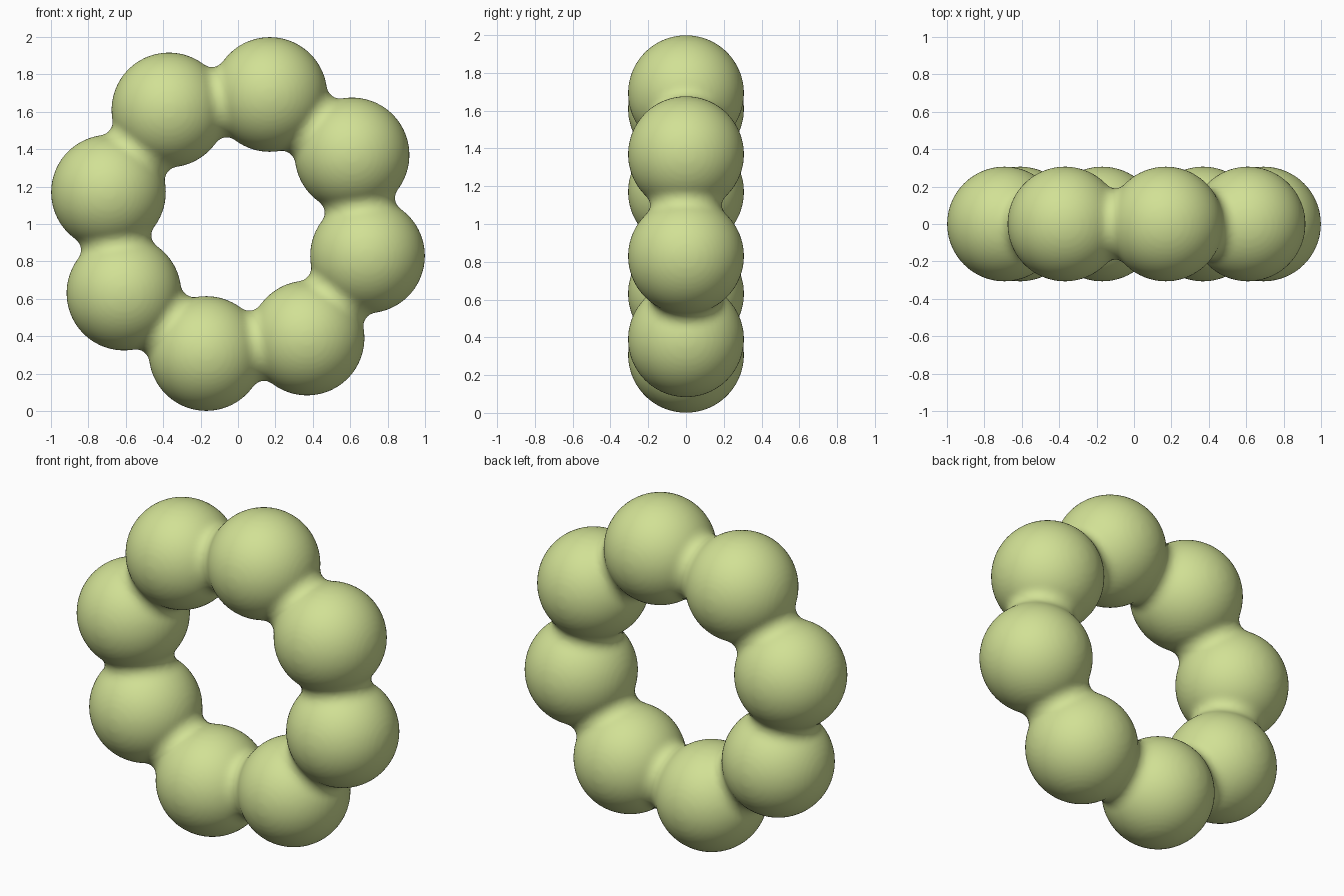
import bpy, bmesh, math
from mathutils import Vector, Matrix

if "Cube" in bpy.data.objects:
    bpy.data.objects.remove(bpy.data.objects["Cube"])

COUNT, RING, BALL, NECK = 8, 0.713, 0.307, 0.19
START = math.radians(31.2)
centers = [Vector((RING * math.cos(START + i * math.tau / COUNT), 0,
                   1 + RING * math.sin(START + i * math.tau / COUNT))) for i in range(COUNT)]

# Fillet arc that touches both neighbouring balls
half = RING * math.sin(math.pi / COUNT)
fillet = (NECK**2 + half**2 - BALL**2) / (2 * (BALL - NECK))
reach = math.atan2(half, NECK + fillet)
profile = []
for k in range(-6, 7):
    a = reach * k / 6
    profile.append((fillet * math.sin(a), NECK + fillet - fillet * math.cos(a)))


def add_neck(bm, a, b, seg=48):
    """Closed spool between two balls, its ends buried inside them."""
    m = Matrix.Translation((a + b) / 2) @ (b - a).to_track_quat('Z', 'Y').to_matrix().to_4x4()
    rings = [[bm.verts.new(m @ Vector((r * math.cos(t * math.tau / seg),
                                       r * math.sin(t * math.tau / seg), h)))
              for t in range(seg)] for h, r in profile]
    for lo, hi in zip(rings, rings[1:]):
        for t in range(seg):
            n = (t + 1) % seg
            bm.faces.new((lo[t], lo[n], hi[n], hi[t]))
    bm.faces.new(rings[0][::-1])
    bm.faces.new(rings[-1])


# Balls and necks
bm = bmesh.new()
for i, c in enumerate(centers):
    bmesh.ops.create_uvsphere(bm, u_segments=96, v_segments=48, radius=BALL,
                              matrix=Matrix.Translation(c))
    add_neck(bm, c, centers[(i + 1) % COUNT])
mesh = bpy.data.meshes.new("ball_ring")
bm.to_mesh(mesh)
bm.free()
ring = bpy.data.objects.new("ball_ring", mesh)
bpy.context.collection.objects.link(ring)

# Fuse into one smooth skin
fuse = ring.modifiers.new("fuse", 'REMESH')
fuse.mode = 'VOXEL'
fuse.voxel_size = 0.016
fuse.use_smooth_shade = True
soft = ring.modifiers.new("soften", 'SMOOTH')
soft.factor = 0.5
soft.iterations = 3

mat = bpy.data.materials.new("pale_green")
mat.diffuse_color = (0.64, 0.75, 0.30, 1)
mat.use_nodes = True
mat.node_tree.nodes["Principled BSDF"].inputs["Base Color"].default_value = mat.diffuse_color
mesh.materials.append(mat)
